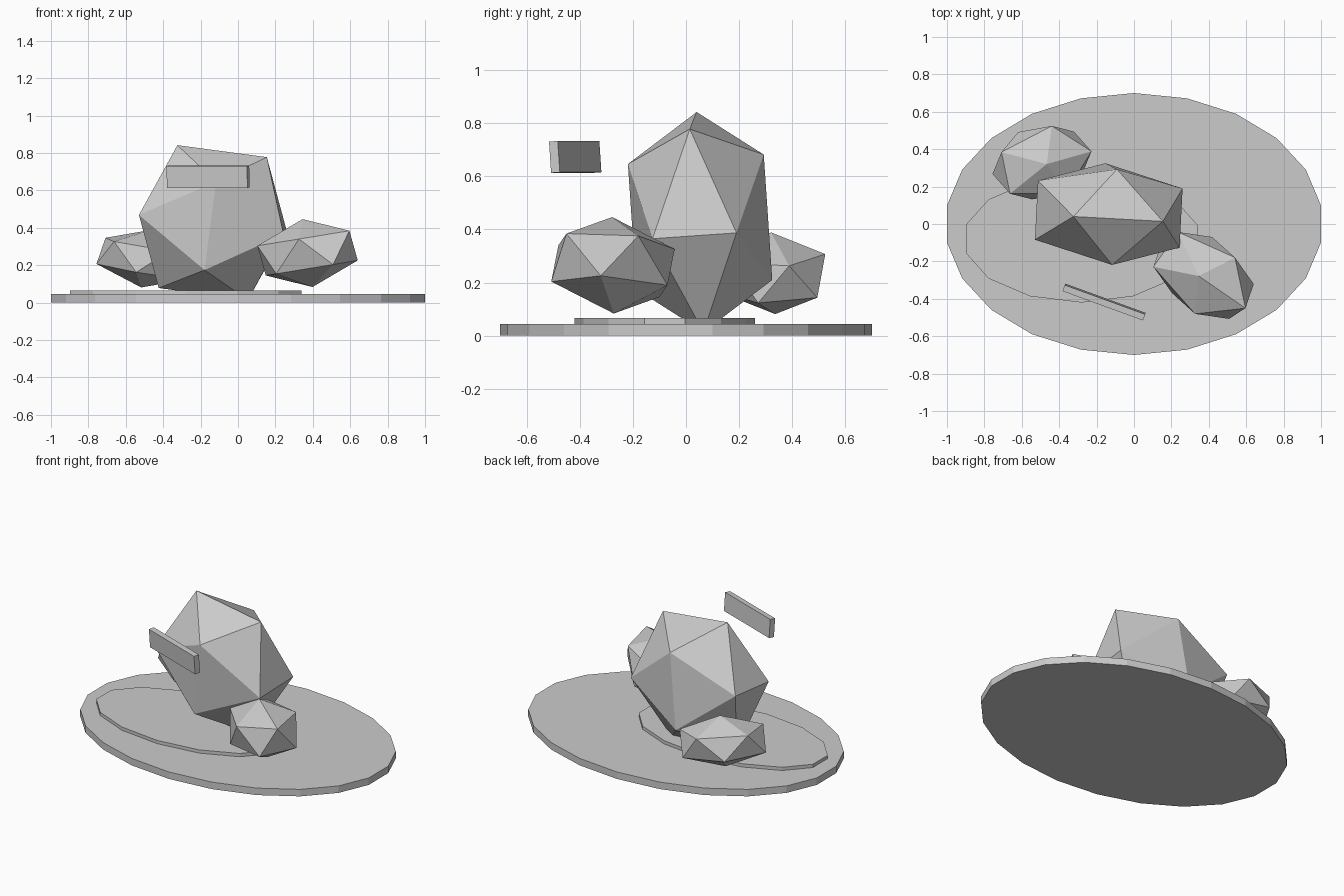
import bpy, bmesh
from math import radians
from mathutils import Vector

if "Cube" in bpy.data.objects:
    bpy.data.objects.remove(bpy.data.objects["Cube"], do_unlink=True)

GOLDEN = (1 + 5 ** 0.5) / 2

stone = bpy.data.materials.new("light_grey")
stone.use_nodes = True
grey = (0.6, 0.6, 0.6, 1)
stone.diffuse_color = grey
stone.node_tree.nodes["Principled BSDF"].inputs["Base Color"].default_value = grey


def slab(name, sides, centre, rx, ry, z0, z1):
    """Flat oval slab with a given number of sides."""
    bpy.ops.mesh.primitive_cylinder_add(
        vertices=sides, radius=1, depth=1,
        location=(centre[0], centre[1], (z0 + z1) / 2))
    ob = bpy.context.object
    ob.name = name
    ob.scale = (rx, ry, z1 - z0)
    ob.data.materials.append(stone)


def rock(name, centre, u, v, w):
    """Stretched icosahedron: hull of three golden rectangles on axes u, v, w."""
    u, v, w = Vector(u), Vector(v), Vector(w)
    bm = bmesh.new()
    for short, long in ((u, w), (w, v), (v, u)):
        for a in (-1, 1):
            for b in (-1, 1):
                bm.verts.new(a * short + b * GOLDEN * long)
    bmesh.ops.convex_hull(bm, input=bm.verts)
    bmesh.ops.recalc_face_normals(bm, faces=bm.faces)
    mesh = bpy.data.meshes.new(name)
    bm.to_mesh(mesh)
    bm.free()
    mesh.materials.append(stone)
    ob = bpy.data.objects.new(name, mesh)
    ob.location = centre
    bpy.context.collection.objects.link(ob)


# Ground and the thin oval patch on it
slab("ground_disc", 22, (0, 0), 1.01, 0.70, 0, 0.045)
slab("ground_patch", 14, (-0.28, -0.08), 0.635, 0.34, 0.04, 0.066)

# Three faceted boulders
rock("large_boulder", (-0.135, 0.053, 0.428),
     (0.239, -0.013, -0.032), (0.008, 0.158, 0.011), (0.031, -0.016, 0.236))
rock("front_boulder", (0.372, -0.275, 0.265),
     (0.125, -0.086, -0.031), (-0.066, -0.093, -0.011), (0.061, -0.055, 0.093))
rock("back_boulder", (-0.492, 0.328, 0.235),
     (-0.121, 0.032, -0.021), (0.069, 0.112, -0.006), (-0.059, 0.015, 0.082))

# Floating plank in front of the large boulder
bpy.ops.mesh.primitive_cube_add(
    size=1, location=(-0.16, -0.417, 0.673),
    rotation=(radians(4), 0, radians(-20)))
plank = bpy.context.object
plank.name = "plank"
plank.scale = (0.458, 0.035, 0.118)
plank.data.materials.append(stone)
